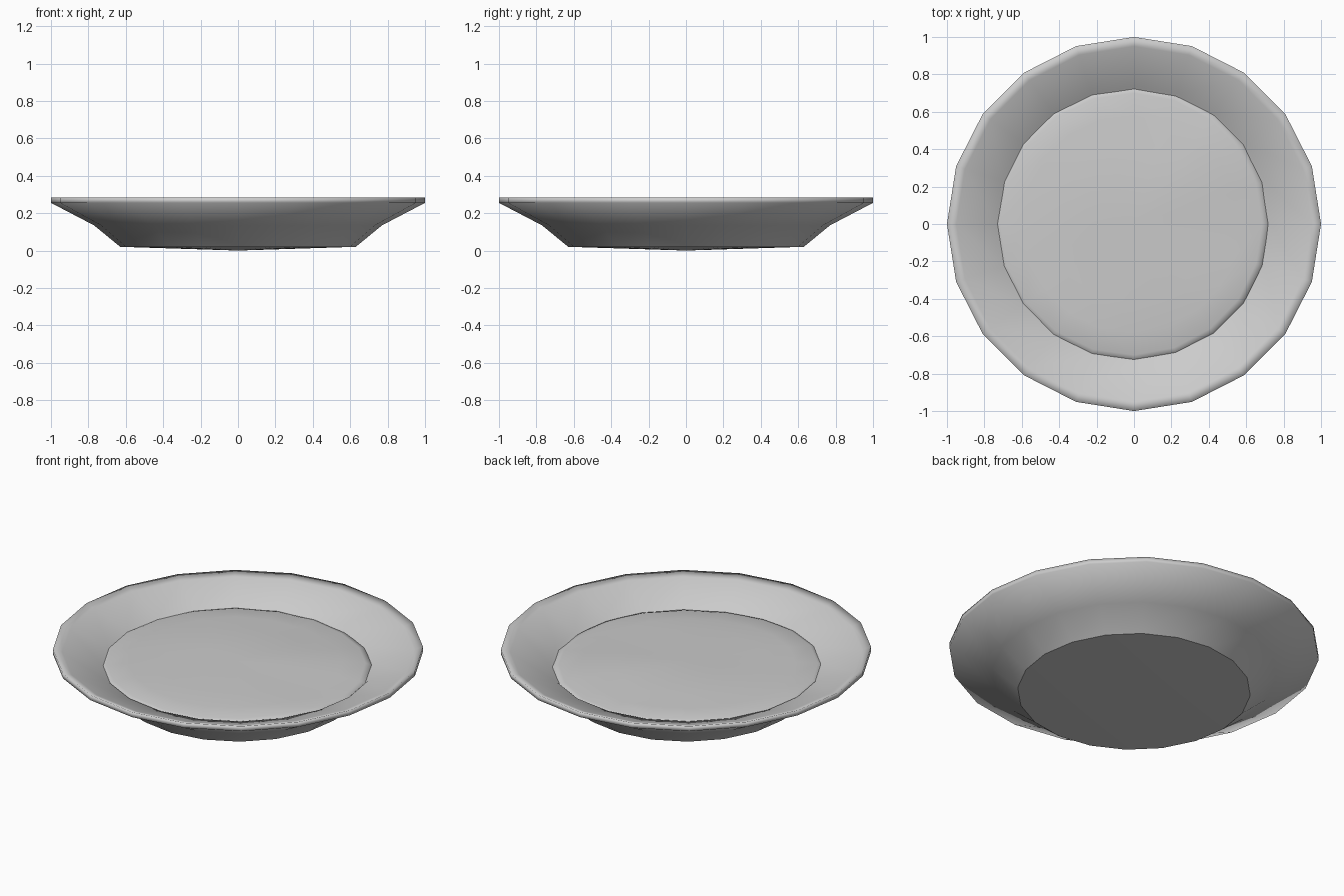
import bpy, bmesh, math

if "Cube" in bpy.data.objects:
    bpy.data.objects.remove(bpy.data.objects["Cube"])

SIDES = 20

def ring(bm, r, z, shift=0.0):
    """One ring of vertices; z may be a height function of x and y."""
    verts = []
    for i in range(SIDES):
        a = 2 * math.pi * i / SIDES
        rad = r + shift * math.cos(a)
        x, y = rad * math.cos(a), rad * math.sin(a)
        verts.append(bm.verts.new((x, y, z(x, y) if callable(z) else z)))
    return verts

def bridge(bm, a, b):
    for i in range(SIDES):
        j = (i + 1) % SIDES
        bm.faces.new((a[i], a[j], b[j], b[i]))

def cap(bm, loop, z):
    c = bm.verts.new((0, 0, z))
    for i in range(SIDES):
        bm.faces.new((loop[i], loop[(i + 1) % SIDES], c))

def finish(bm, name):
    bmesh.ops.recalc_face_normals(bm, faces=bm.faces)
    for f in bm.faces:
        f.smooth = True
    mesh = bpy.data.meshes.new(name)
    bm.to_mesh(mesh)
    bm.free()
    obj = bpy.data.objects.new(name, mesh)
    bpy.context.collection.objects.link(obj)
    return obj

# Plate: foot, flared outer wall, rounded rim, sloped brim, well
profile = [(0.63, 0.02), (0.77, 0.135), (1.0, 0.255), (1.0, 0.285),
           (0.95, 0.268), (0.735, 0.19), (0.62, 0.075)]
bm = bmesh.new()
loops = [ring(bm, r, z) for r, z in profile]
for a, b in zip(loops, loops[1:]):
    bridge(bm, a, b)
for i in range(SIDES):  # crisp edge around the foot
    bm.edges.get((loops[0][i], loops[0][(i + 1) % SIDES])).smooth = False
cap(bm, loops[0], 0.0)
cap(bm, loops[-1], 0.06)
finish(bm, "plate")

# Filling: thick, softly uneven layer whose rounded edge sinks into the brim
def filling_height(x, y):
    r = math.hypot(x, y)
    lumps = 0.006 * math.sin(5 * x + 1) * math.cos(6 * y) + 0.004 * math.sin(8 * y - 3 * x)
    return 0.207 - 0.006 * x + lumps - 0.02 * max(0, r - 0.45) / 0.25

bm = bmesh.new()
tops = [ring(bm, r, filling_height, -0.015) for r in (0.2, 0.42, 0.58, 0.7)]
sides = [ring(bm, 0.755, 0.17, -0.015), ring(bm, 0.735, 0.13, -0.015)]
loops = tops + sides
for a, b in zip(loops, loops[1:]):
    bridge(bm, a, b)
cap(bm, tops[0], filling_height(0, 0))
cap(bm, sides[-1], 0.12)
finish(bm, "filling")
